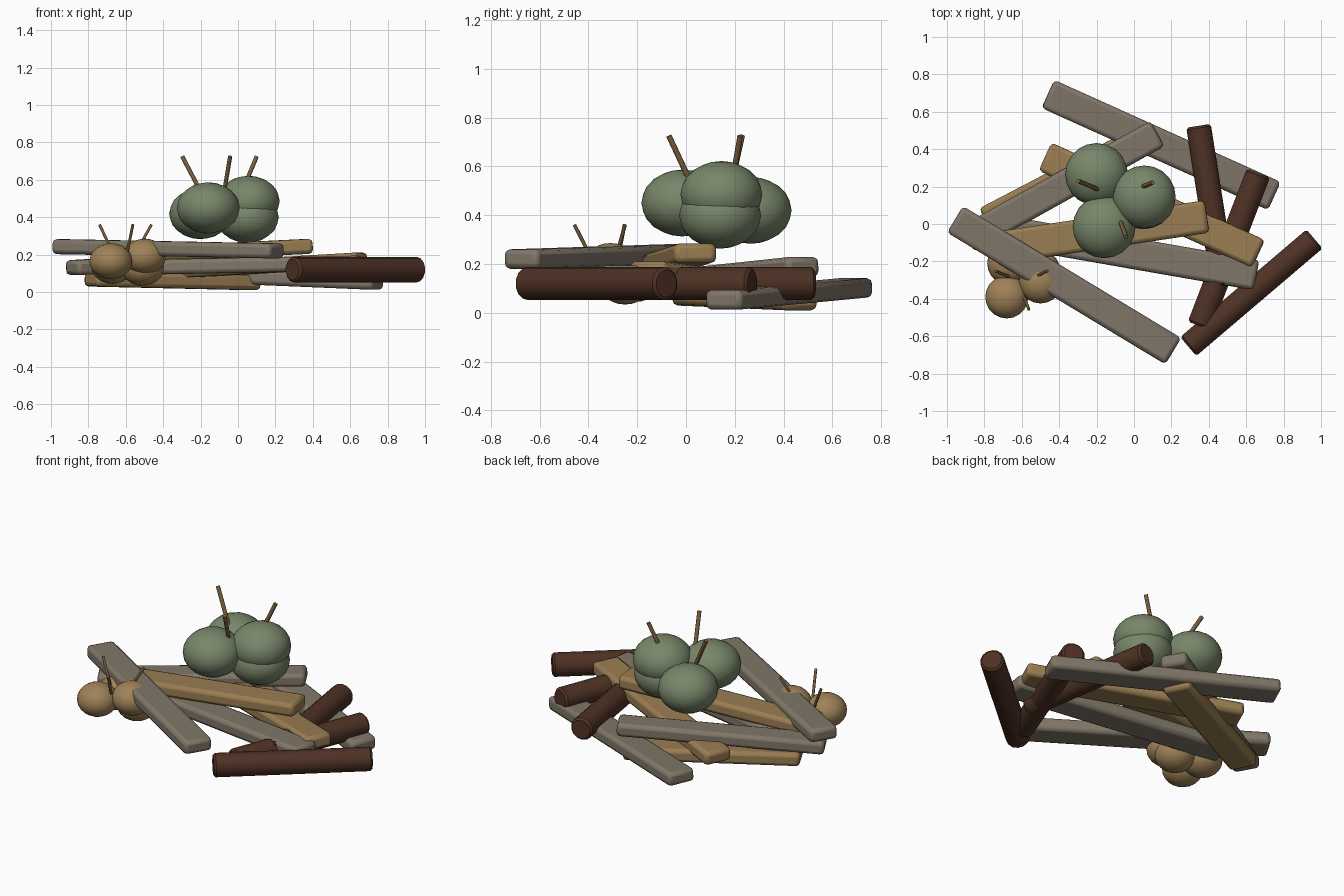
import bpy
import math
from mathutils import Vector, Matrix

cube = bpy.data.objects.get("Cube")
if cube:
    bpy.data.objects.remove(cube, do_unlink=True)


def material(name, srgb):
    mat = bpy.data.materials.new(name)
    col = tuple((c / 255) ** 2.2 for c in srgb) + (1.0,)
    mat.use_nodes = True
    mat.diffuse_color = col
    mat.node_tree.nodes["Principled BSDF"].inputs["Base Color"].default_value = col
    return mat


tan = material("tan wood", (152, 124, 83))
grey = material("weathered grey wood", (127, 118, 104))
brown = material("dark bark", (80, 53, 41))
green = material("green fruit", (119, 133, 105))
gold = material("golden fruit", (158, 129, 88))
stalk = material("stalk", (122, 95, 64))


def finish(name, mat, angle):
    ob = bpy.context.object
    ob.name = name
    ob.data.materials.append(mat)
    bpy.ops.object.shade_smooth_by_angle(angle=math.radians(angle))
    return ob


def bevel(ob, width, segments):
    mod = ob.modifiers.new("rounded_edges", 'BEVEL')
    mod.width = width
    mod.segments = segments
    mod.limit_method = 'ANGLE'
    mod.angle_limit = math.radians(50)


def plank(name, mat, a, b, width=0.165, thick=0.08):
    """Bevelled board whose long axis runs from a to b."""
    a, b = Vector(a), Vector(b)
    along = (b - a).normalized()
    side = Vector((0, 0, 1)).cross(along).normalized()
    frame = Matrix((along, side, along.cross(side))).transposed().to_4x4()
    bpy.ops.mesh.primitive_cube_add(size=1)
    ob = finish(name, mat, 30)
    ob.data.transform(Matrix.Diagonal(((b - a).length, width, thick, 1)))
    ob.matrix_world = Matrix.Translation((a + b) / 2) @ frame
    bevel(ob, 0.022, 2)


def rod(name, mat, a, b, radius, sides):
    """Cylinder from a to b."""
    a, b = Vector(a), Vector(b)
    turn = (b - a).to_track_quat('Z', 'Y').to_euler()
    bpy.ops.mesh.primitive_cylinder_add(vertices=sides, radius=radius, depth=(b - a).length,
                                        location=(a + b) / 2, rotation=turn)
    return finish(name, mat, 50)


def fruit(name, mat, centre, radius, height):
    """Slightly squashed ball."""
    bpy.ops.mesh.primitive_ico_sphere_add(subdivisions=3, radius=1, location=centre)
    ob = finish(name, mat, 60)
    ob.data.transform(Matrix.Diagonal((radius, radius, height, 1)))


# Grey boards
plank("front_grey_board", grey, (-0.957, 0.025, 0.243), (0.21, -0.68, 0.22))
plank("back_grey_board", grey, (-0.46, 0.695, 0.103), (0.75, 0.15, 0.052))
plank("left_grey_board", grey, (-0.89, -0.08, 0.13), (0.125, 0.483, 0.19), 0.155)
plank("middle_grey_board", grey, (-0.68, -0.04, 0.13), (0.655, -0.273, 0.155))

# Tan boards
plank("top_tan_board", tan, (-0.74, -0.13, 0.19), (0.39, 0.04, 0.245), 0.175)
plank("bottom_tan_board", tan, (-0.79, 0.01, 0.07), (0.09, 0.47, 0.05))
plank("crossing_tan_board", tan, (-0.475, 0.36, 0.105), (0.665, -0.16, 0.172))

# Round logs
logs = [((0.29, -0.655), (0.965, -0.08)),
        ((0.345, 0.525), (0.48, -0.33)),
        ((0.665, 0.272), (0.35, -0.545))]
for i, (a, b) in enumerate(logs):
    bevel(rod(f"log_{i + 1}", brown, (*a, 0.12), (*b, 0.12), 0.068, 14), 0.012, 1)

# Green fruit pile
for i, c in enumerate([(-0.2, 0.265, 0.42), (0.055, 0.145, 0.485),
                       (-0.16, -0.015, 0.45), (0.05, 0.14, 0.4)]):
    fruit(f"green_fruit_{i + 1}", green, c, 0.168, 0.137)

# Golden fruit pile
for i, c in enumerate([(-0.68, -0.39, 0.165), (-0.5, -0.31, 0.19),
                       (-0.67, -0.21, 0.14), (-0.51, -0.25, 0.13)]):
    fruit(f"golden_fruit_{i + 1}", gold, c, 0.115, 0.096)

# Stalks, each from its foot inside the fruit to its tip
stalks = [((-0.18, 0.18, 0.5), (-0.298, 0.23, 0.725)),
          ((0.035, 0.195, 0.57), (0.1, 0.222, 0.725)),
          ((-0.08, 0.035, 0.5), (-0.042, -0.07, 0.725))]
small = [((-0.595, -0.375, 0.2), (-0.562, -0.457, 0.36)),
         ((-0.525, -0.28, 0.25), (-0.463, -0.25, 0.36)),
         ((-0.66, -0.285, 0.19), (-0.74, -0.252, 0.36))]
for i, (a, b) in enumerate(stalks):
    rod(f"green_fruit_stalk_{i + 1}", stalk, a, b, 0.012, 8)
for i, (a, b) in enumerate(small):
    rod(f"golden_fruit_stalk_{i + 1}", stalk, a, b, 0.008, 8)
